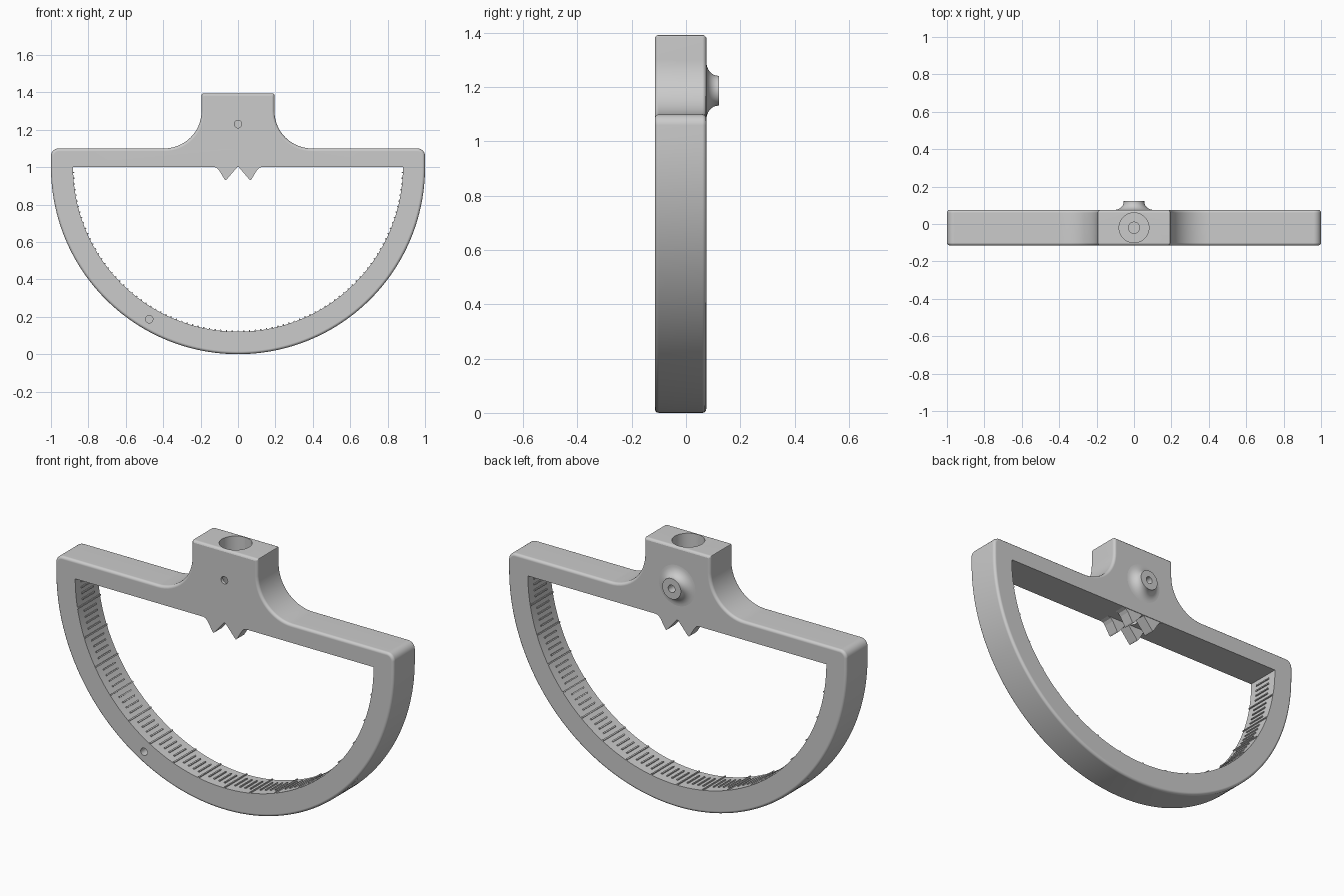
import bpy, bmesh
from math import sin, cos, pi, radians
from mathutils import Matrix, Vector

cube = bpy.data.objects.get("Cube")
if cube:
    bpy.data.objects.remove(cube, do_unlink=True)

FRONT, BACK = -0.115, 0.075
MID = (FRONT + BACK) / 2
INNER_R = 0.882

grey = bpy.data.materials.new("plain grey")
grey.use_nodes = True
grey.diffuse_color = (0.6, 0.6, 0.6, 1)
grey.node_tree.nodes["Principled BSDF"].inputs["Base Color"].default_value = (0.6, 0.6, 0.6, 1)


def finish(name, bm):
    bmesh.ops.recalc_face_normals(bm, faces=bm.faces)
    mesh = bpy.data.meshes.new(name)
    bm.to_mesh(mesh)
    bm.free()
    mesh.materials.append(grey)
    ob = bpy.data.objects.new(name, mesh)
    bpy.context.collection.objects.link(ob)
    return ob


def activate(ob):
    bpy.ops.object.select_all(action='DESELECT')
    ob.select_set(True)
    bpy.context.view_layer.objects.active = ob


def arc(cx, cz, r, start, end, n):
    angles = [radians(start + (end - start) * i / n) for i in range(n + 1)]
    return [(cx + r * cos(a), cz + r * sin(a)) for a in angles]


def prism(name, points, y0, y1):
    """Extrude an x-z outline from y0 to y1."""
    bm = bmesh.new()
    face = bm.faces.new([bm.verts.new((x, y0, z)) for x, z in points])
    out = bmesh.ops.extrude_face_region(bm, geom=[face])["geom"]
    bmesh.ops.translate(bm, vec=(0, y1 - y0, 0),
                        verts=[v for v in out if isinstance(v, bmesh.types.BMVert)])
    return finish(name, bm)


def rod(name, start, end, r, n=40):
    """Cylinder between two points."""
    a, b = Vector(start), Vector(end)
    turn = (b - a).to_track_quat('Z', 'Y').to_matrix().to_4x4()
    bm = bmesh.new()
    bmesh.ops.create_cone(bm, cap_ends=True, segments=n, radius1=r, radius2=r,
                          depth=(b - a).length,
                          matrix=Matrix.Translation((a + b) / 2) @ turn)
    return finish(name, bm)


def cut(ob, cutter):
    activate(ob)
    mod = ob.modifiers.new("cut", 'BOOLEAN')
    mod.operation, mod.solver, mod.object = 'DIFFERENCE', 'EXACT', cutter
    bpy.ops.object.modifier_apply(modifier=mod.name)
    bpy.data.objects.remove(cutter, do_unlink=True)


def smooth(ob):
    activate(ob)
    bpy.ops.object.shade_smooth_by_angle(angle=radians(35))
    ob.modifiers.new("weighted", 'WEIGHTED_NORMAL').keep_sharp = True


# Frame: half disc, top bar and filleted neck in one outline
half = arc(0, 1, 1, -90, 0, 56)
half += arc(0.96, 1.06, 0.04, 0, 90, 6)
half += arc(0.395, 1.3, 0.2, 270, 180, 16)
half += arc(0.187, 1.385, 0.008, 0, 90, 2)
frame = prism("frame", half + [(-x, z) for x, z in reversed(half[1:])], FRONT, BACK)
activate(frame)
bevel = frame.modifiers.new("round", 'BEVEL')
bevel.width, bevel.segments = 0.015, 3
bevel.limit_method, bevel.angle_limit = 'ANGLE', radians(60)
bevel.use_clamp_overlap = False
bpy.ops.object.modifier_apply(modifier=bevel.name)

# Opening, vertical socket with bore, front pin holes
cut(frame, prism("opening", arc(0, 1.002, INNER_R, -180, 0, 100), -0.3, 0.3))
cut(frame, rod("socket", (0, MID, 1.12), (0, MID, 1.6), 0.08))
cut(frame, rod("bore", (0, MID, 0.9), (0, MID, 1.3), 0.03))
cut(frame, rod("neck_hole", (0, -0.3, 1.23), (0, MID, 1.23), 0.02, 24))
cut(frame, rod("rim_hole", (-0.475, -0.3, 0.187), (-0.475, -0.06, 0.187), 0.02, 24))
cut(frame, rod("boss_hole", (0, 0.3, 1.187), (0, MID, 1.187), 0.02, 24))
smooth(frame)

# Pointer teeth: two rows with a slot between them
right = [(0.004, 1.0), (0.06, 0.935), (0.066, 0.93), (0.072, 0.935),
         (0.1, 0.982), (0.113, 0.996), (0.135, 1.003), (0.135, 1.01)]
teeth = [(-x, z) for x, z in reversed(right)] + right
for name, y0, y1 in (("front_teeth", FRONT + 0.003, MID - 0.03),
                     ("back_teeth", MID + 0.03, BACK - 0.003)):
    prism(name, teeth, y0, y1)

# Back boss: flared collar spun about its axis, open in the middle
flare = [(0.02, 0.06), (0.108, 0.06), (0.108, BACK)]
flare += [(0.108 - 0.053 * sin(t * pi / 16), BACK + 0.043 * (1 - cos(t * pi / 16)))
          for t in range(1, 9)]
flare += [(0.055, 0.122), (0.02, 0.122)]
bm = bmesh.new()
ring = [bm.verts.new((r, y, 1.187)) for r, y in flare]
edges = [bm.edges.new((ring[i], ring[(i + 1) % len(ring)])) for i in range(len(ring))]
bmesh.ops.spin(bm, geom=ring + edges, cent=(0, 0, 1.187), axis=(0, 1, 0),
               angle=2 * pi, steps=40, use_duplicate=False)
bmesh.ops.remove_doubles(bm, verts=bm.verts, dist=0.0001)
smooth(finish("back_boss", bm))

# Degree ticks: raised ribs inside the arc, every tenth degree full depth
bm = bmesh.new()
for deg in range(-88, 89, 2):
    a = radians(deg)
    depth = BACK - FRONT - 0.002 if deg % 10 == 0 else 0.1
    place = Matrix.Translation((INNER_R * sin(a), MID, 1.002 - INNER_R * cos(a)))
    size = Matrix.Diagonal((0.007, depth, 0.012, 1))
    bmesh.ops.create_cube(bm, size=1, matrix=place @ Matrix.Rotation(-a, 4, 'Y') @ size)
finish("degree_ticks", bm)
